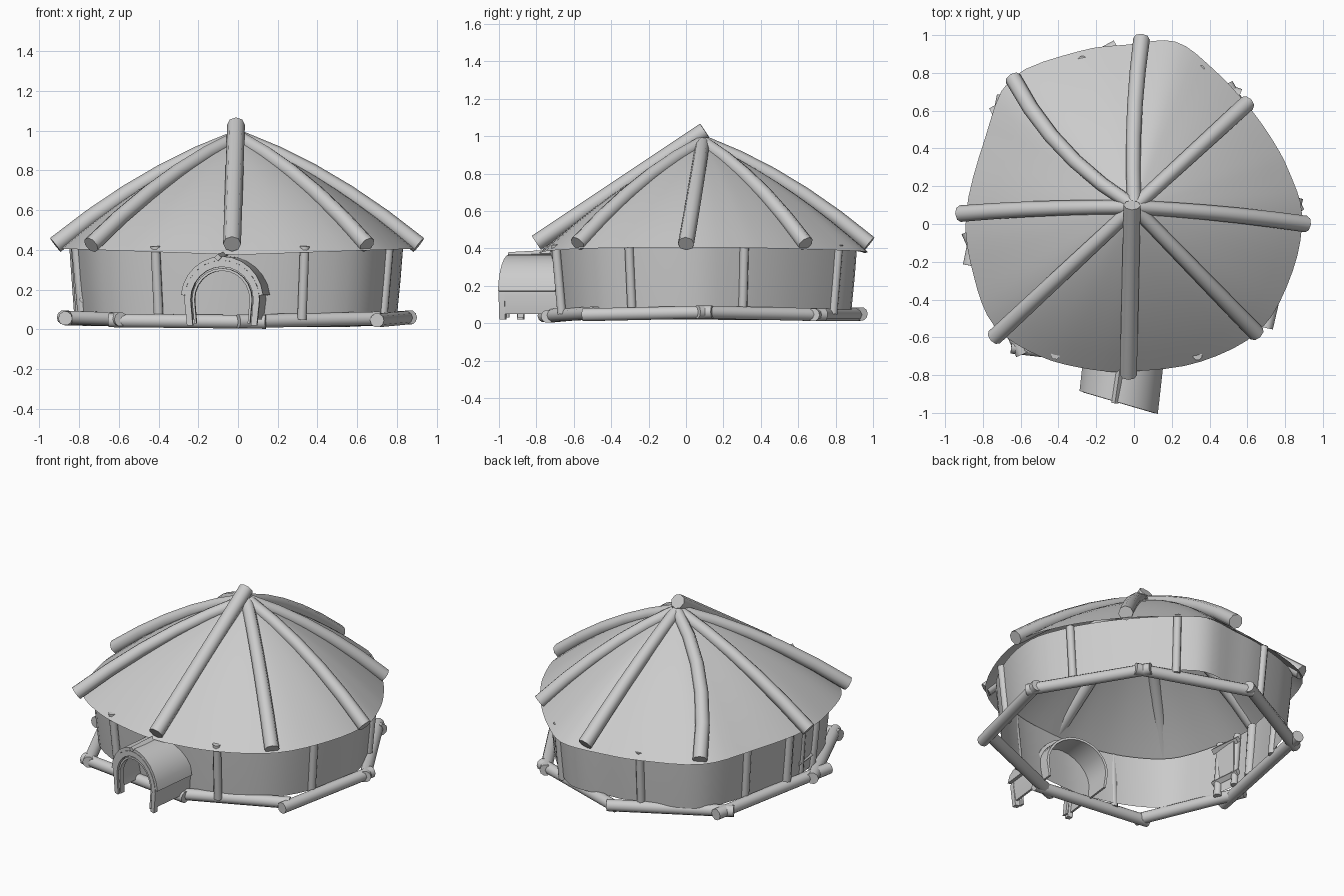
import bpy, bmesh, math
from mathutils import Vector

old = bpy.data.objects.get("Cube")
if old:
    bpy.data.objects.remove(old, do_unlink=True)

mat = bpy.data.materials.new("plain grey")
mat.use_nodes = True
grey = (0.6, 0.6, 0.6, 1)
mat.diffuse_color = grey
mat.node_tree.nodes["Principled BSDF"].inputs["Base Color"].default_value = grey


def add_mesh(name, mesh, angle=40):
    obj = bpy.data.objects.new(name, mesh)
    bpy.context.collection.objects.link(obj)
    mesh.materials.clear()
    mesh.materials.append(mat)
    bpy.ops.object.select_all(action='DESELECT')
    obj.select_set(True)
    bpy.context.view_layer.objects.active = obj
    bpy.ops.object.shade_smooth_by_angle(angle=math.radians(angle))
    return obj


def add_bmesh(name, bm, angle=40):
    bmesh.ops.recalc_face_normals(bm, faces=bm.faces)
    mesh = bpy.data.meshes.new(name)
    bm.to_mesh(mesh)
    bm.free()
    return add_mesh(name, mesh, angle)


def tube(name, points, radius, resolution=2, taper=1.0):
    """Capped round timber along a path."""
    curve = bpy.data.curves.new(name + "_path", 'CURVE')
    curve.dimensions = '3D'
    curve.bevel_depth = radius
    curve.bevel_resolution = resolution
    curve.use_fill_caps = True
    spline = curve.splines.new('POLY')
    spline.points.add(len(points) - 1)
    for i, (pt, co) in enumerate(zip(spline.points, points)):
        pt.co = (*co, 1)
        pt.radius = 1 + (taper - 1) * i / (len(points) - 1)
    temp = bpy.data.objects.new(name + "_path", curve)
    bpy.context.collection.objects.link(temp)
    bpy.context.view_layer.update()
    deps = bpy.context.evaluated_depsgraph_get()
    mesh = bpy.data.meshes.new_from_object(temp.evaluated_get(deps))
    bpy.data.objects.remove(temp, do_unlink=True)
    return add_mesh(name, mesh, 50)


def bend(a, mid, b, steps=5):
    """Gentle arc from a to b passing through mid."""
    ctrl = 2 * mid - (a + b) / 2
    return [a * (1 - t) ** 2 + ctrl * 2 * t * (1 - t) + b * t * t
            for t in (k / steps for k in range(steps + 1))]


def smooth_loop(points, steps=4):
    """Closed Catmull-Rom curve through the points."""
    pts = [Vector(p) for p in points]
    out = []
    for i in range(len(pts)):
        a, b, c, d = (pts[(i + k) % len(pts)] for k in (-1, 0, 1, 2))
        for s in range(steps):
            t = s / steps
            out.append(0.5 * (2 * b + (c - a) * t + (2 * a - 5 * b + 4 * c - d) * t ** 2
                              + (3 * b - a - 3 * c + d) * t ** 3))
    return out


# Shared irregular ground plan
centre = Vector((0, 0.09))
plan = smooth_loop([
    (0.22, 0.965), (-0.03, 0.95), (-0.29, 0.915), (-0.65, 0.77), (-0.79, 0.45),
    (-0.89, 0.05), (-0.85, -0.27), (-0.74, -0.54), (-0.5, -0.7), (-0.23, -0.77),
    (0, -0.78), (0.35, -0.73), (0.67, -0.56), (0.84, -0.25), (0.89, 0.05),
    (0.82, 0.28), (0.73, 0.45), (0.6, 0.63), (0.42, 0.82)])


def plan_point(scale, p):
    return centre + (p - centre) * scale


def loft(name, rings, apex=None):
    """Open sheet through closed rings, with an optional tip."""
    bm = bmesh.new()
    rows = [[bm.verts.new(p) for p in ring] for ring in rings]
    n = len(rows[0])
    for low, high in zip(rows, rows[1:]):
        for i in range(n):
            j = (i + 1) % n
            bm.faces.new((low[i], low[j], high[j], high[i]))
    if apex:
        tip = bm.verts.new(apex)
        for i in range(n):
            bm.faces.new((rows[-1][i], rows[-1][(i + 1) % n], tip))
    return add_bmesh(name, bm)


# Roof skin, bulging between eave and tip
peak = 0.97
rings = []
for k in range(9):
    t = 1 - k / 9
    ring = []
    for p in plan:
        eave = 0.375 + 0.035 * abs(p.x)
        q = plan_point(t, p)
        ring.append((q.x, q.y, eave + (peak - eave) * (1 - t) + 0.2 * t * (1 - t)))
    rings.append(ring)
loft("roof", rings, (centre.x, centre.y, peak))

# Wall skin
loft("wall", [[(*plan_point(s, p), z) for p in plan]
              for s, z in ((0.9, 0.07), (0.92, 0.25), (0.935, 0.42))])

# Roof poles: end point and sideways bend of the middle
for i, (x, y, bx, by) in enumerate([
        (0.04, 0.98, -0.02, 0), (0.6, 0.64, 0, 0), (0.91, 0.0, 0, 0.01),
        (0.65, -0.58, 0, 0), (-0.74, -0.6, 0, 0),
        (-0.92, 0.055, 0, 0.01), (-0.64, 0.77, -0.05, -0.04)]):
    end = Vector((x, y, 0.425))
    top = Vector((x * 0.02, 0.09 + (y - 0.09) * 0.02, 0.96))
    mid = (end + top) / 2 + Vector((bx, by, 0.05))
    tube(f"roof_pole_{i + 1}", bend(end, mid, top), 0.044, taper=0.85)
tube("front_roof_pole", [(-0.03, -0.8, 0.43), (-0.01, 0.1, 1.03)], 0.045)

# Wall posts on the plan by bearing; those at the front stand outside the skin
for i, deg in enumerate((-117, -67, -27, 18, 63, 112, 155, -160)):
    a = math.radians(deg)
    aim = Vector((math.cos(a), math.sin(a)))
    p = max(plan, key=lambda q: (q - centre).normalized().dot(aim))
    out = 0.025 if -120 < deg < -60 else 0.005
    tube(f"wall_post_{i + 1}", [(*plan_point(0.895 + out, p), 0.05),
                                (*plan_point(0.935 + out, p), 0.42)], 0.025)

# Foundation logs, overlapping at the corners
for i, (x0, y0, z0, x1, y1, z1) in enumerate([
        (0.87, 0.06, 0.06, 0.49, 0.74, 0.045), (0.7, -0.55, 0.045, 0.86, 0.14, 0.06),
        (0.0, -0.76, 0.04, 0.71, -0.48, 0.055), (-0.65, -0.65, 0.045, 0.14, -0.74, 0.037),
        (-0.59, -0.69, 0.05, -0.88, -0.04, 0.06), (-0.87, -0.22, 0.055, -0.69, 0.68, 0.05),
        (-0.75, 0.58, 0.05, -0.09, 0.94, 0.05), (0.56, 0.68, 0.045, -0.14, 0.92, 0.045)]):
    tube(f"base_log_{i + 1}", [(x0, y0, z0), (x1, y1, z1)], 0.036, 3)

# Entrance tunnel frame of reference: across, inward
door = Vector((-0.08, -0.935, 0))
across = Vector((0.956, -0.28, 0))
inward = Vector((0.11, 0.98, 0))


def door_point(u, d, z):
    return door + across * u + inward * d + Vector((0, 0, z))


def arch(name, r_in, r_out, front, back, foot=None, start=0):
    """Curved shell; with a foot height it also gets two legs."""
    steps = 12
    shape = []
    for k in range(steps + 1):
        a = math.radians(start + (180 - 2 * start) * k / steps)
        shape.append((math.cos(a), math.sin(a), None))
    if foot is not None:
        shape = [(0.93, 0, foot)] + shape + [(-0.93, 0, foot)]
    bm = bmesh.new()
    rows = []
    for c, s, z in shape:
        rows.append([bm.verts.new(door_point(c * r, d, 0.15 + s * r if z is None else z))
                     for r, d in ((r_in, front), (r_out, front), (r_out, back), (r_in, back))])
    for a, b in zip(rows, rows[1:]):
        for i in range(4):
            j = (i + 1) % 4
            bm.faces.new((a[i], a[j], b[j], b[i]))
    bm.faces.new(rows[0])
    bm.faces.new(rows[-1])
    return add_bmesh(name, bm)


arch("tunnel_skin", 0.182, 0.196, 0.01, 0.38, foot=0.05)
arch("door_inner_frame", 0.145, 0.158, -0.005, 0.03, foot=0.03)
arch("door_outer_frame", 0.165, 0.198, -0.012, 0.02, foot=0.02)
arch("tunnel_hood", 0.198, 0.218, -0.01, 0.30, start=6)
tube("hood_ridge", [door_point(-0.02, -0.02, 0.362), door_point(-0.01, 0.26, 0.377)], 0.018, 0)

# Side window: jambs, rails and pane
for i, (y, radius) in enumerate(((0.11, 0.03), (-0.03, 0.022))):
    tube(f"window_jamb_{i + 1}", [(-0.795, y, 0.07), (-0.82, y, 0.42)], radius)
for i, z in enumerate((0.15, 0.37)):
    tube(f"window_rail_{i + 1}", [(-0.80, 0.0, z), (-0.78, -0.2, z)], 0.022, 0)
bm = bmesh.new()
bmesh.ops.create_cube(bm, size=1)
for v in bm.verts:
    v.co = (-0.785 + v.co.x * 0.008, -0.1 + v.co.y * 0.16, 0.26 + v.co.z * 0.2)
add_bmesh("window_pane", bm)
